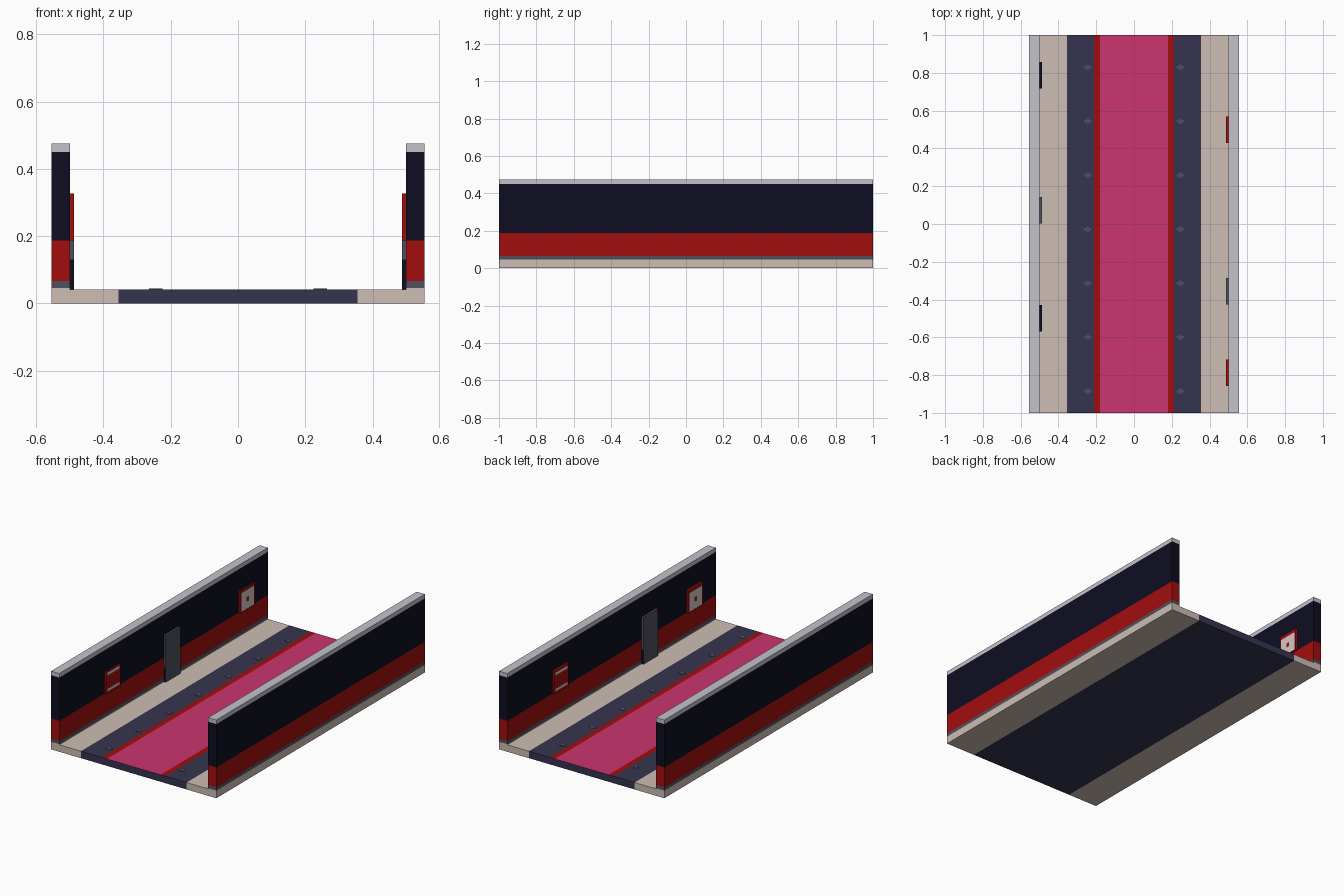
import bpy, bmesh

if "Cube" in bpy.data.objects:
    bpy.data.objects.remove(bpy.data.objects["Cube"])


def lin(c):
    c /= 255
    return c / 12.92 if c <= 0.04045 else ((c + 0.055) / 1.055) ** 2.4


PALETTE = [("beige", (205, 189, 180)), ("indigo", (54, 52, 80)),
           ("red", (162, 13, 13)), ("pink", (203, 54, 110)),
           ("navy", (13, 13, 33)), ("slate", (80, 80, 94)),
           ("light_grey", (194, 194, 202)), ("off_white", (208, 202, 197))]
MATS, ID = [], {}
for i, (name, rgb) in enumerate(PALETTE):
    m = bpy.data.materials.new(name)
    m.diffuse_color = (*[lin(c) for c in rgb], 1)
    m.use_nodes = True
    m.node_tree.nodes["Principled BSDF"].inputs["Base Color"].default_value = m.diffuse_color
    MATS.append(m)
    ID[name] = i


def box(name, lo, hi, rule, cuts=()):
    """Box from corner to corner, sliced at (axis, value) cuts, coloured by rule(centre, normal)."""
    bm = bmesh.new()
    bmesh.ops.create_cube(bm, size=1)
    for v in bm.verts:
        v.co = [lo[k] + (v.co[k] + 0.5) * (hi[k] - lo[k]) for k in range(3)]
    for axis, val in cuts:
        co, no = [0, 0, 0], [0, 0, 0]
        co[axis], no[axis] = val, 1
        bmesh.ops.bisect_plane(bm, geom=bm.verts[:] + bm.edges[:] + bm.faces[:],
                               plane_co=co, plane_no=no)
    bm.normal_update()
    for f in bm.faces:
        f.material_index = ID[rule(f.calc_center_median(), f.normal)]
    me = bpy.data.meshes.new(name)
    bm.to_mesh(me)
    bm.free()
    for m in MATS:
        me.materials.append(m)
    ob = bpy.data.objects.new(name, me)
    bpy.context.collection.objects.link(ob)
    return ob


# Floor slab with beige edges, indigo walkway and red-bordered pink carpet
def floor_rule(c, n):
    x = abs(c.x)
    if n.z > 0.5 and x < 0.213:
        return "pink" if x < 0.18 else "red"
    if abs(n.x) > 0.5 or x > 0.355:
        return "beige"
    return "indigo"


box("floor", (-0.555, -1, 0), (0.555, 1, 0.042), floor_rule,
    [(0, s * v) for s in (-1, 1) for v in (0.355, 0.213, 0.18)])


# Walls with horizontal bands
def wall_rule(c, n):
    if n.z > 0.5 or c.z > 0.45:
        return "light_grey"
    return "navy" if c.z > 0.187 else "red" if c.z > 0.066 else "slate" if c.z > 0.046 else "beige"


for s, side in ((-1, "left"), (1, "right")):
    xs = sorted((s * 0.5, s * 0.555))
    box(side + "_wall", (xs[0], -1, 0.042), (xs[1], 1, 0.475), wall_rule,
        [(2, z) for z in (0.046, 0.066, 0.187, 0.45)])

    # Small cross-shaped floor studs
    for k in range(7):
        y, x = 0.83 - k * 0.286, s * 0.245
        for nm, a, b in (("long", 0.02, 0.006), ("cross", 0.006, 0.014)):
            box(f"{side}_stud_{nm}", (x - a, y - b, 0.041), (x + a, y + b, 0.044),
                lambda c, n: "slate")


# Wall fittings, given by their inner-facing side
def fitting(name, s, y0, y1, z0, z1, rule, cuts=()):
    xs = sorted((s * 0.499, s * 0.487))
    return box(name, (xs[0], y0, z0), (xs[1], y1, z1), rule, cuts)


def plain_sign(s, y):
    # Red sign with pale bands at top and bottom
    def rule(c, n):
        if abs(n.x) > 0.5 and abs(c.y - y) < 0.058 and (0.2 < c.z < 0.214 or 0.297 < c.z < 0.313):
            return "off_white"
        return "navy" if n.z > 0.5 and s < 0 else "red"
    fitting("banded_sign", s, y - 0.07, y + 0.07, 0.187, 0.327, rule,
            [(2, z) for z in (0.2, 0.214, 0.297, 0.313)] + [(1, y - 0.058), (1, y + 0.058)])


def pale_sign(s, y):
    # Pale sign with red header, rim and small mark
    def rule(c, n):
        if abs(n.x) > 0.5:
            dy = abs(c.y - y)
            mark = dy < 0.012 and 0.235 < c.z < 0.262
            if dy < 0.06 and 0.192 < c.z < 0.305 and not mark:
                return "off_white"
        return "navy" if n.z > 0.5 and s < 0 else "red"
    fitting("pale_sign", s, y - 0.07, y + 0.07, 0.187, 0.327, rule,
            [(2, z) for z in (0.192, 0.235, 0.262, 0.305)]
            + [(1, y + d) for d in (-0.06, -0.012, 0.012, 0.06)])


def door(s, y):
    # Tall slate hatch with dark lower edge
    fitting("door_panel", s, y - 0.07, y + 0.07, 0.042, 0.327,
            lambda c, n: "navy" if abs(n.y) > 0.5 and c.z < 0.13 else "slate", [(2, 0.13)])


plain_sign(-1, -0.5)
pale_sign(-1, 0.787)
door(-1, 0.072)
pale_sign(1, -0.787)
plain_sign(1, 0.5)
door(1, -0.357)
